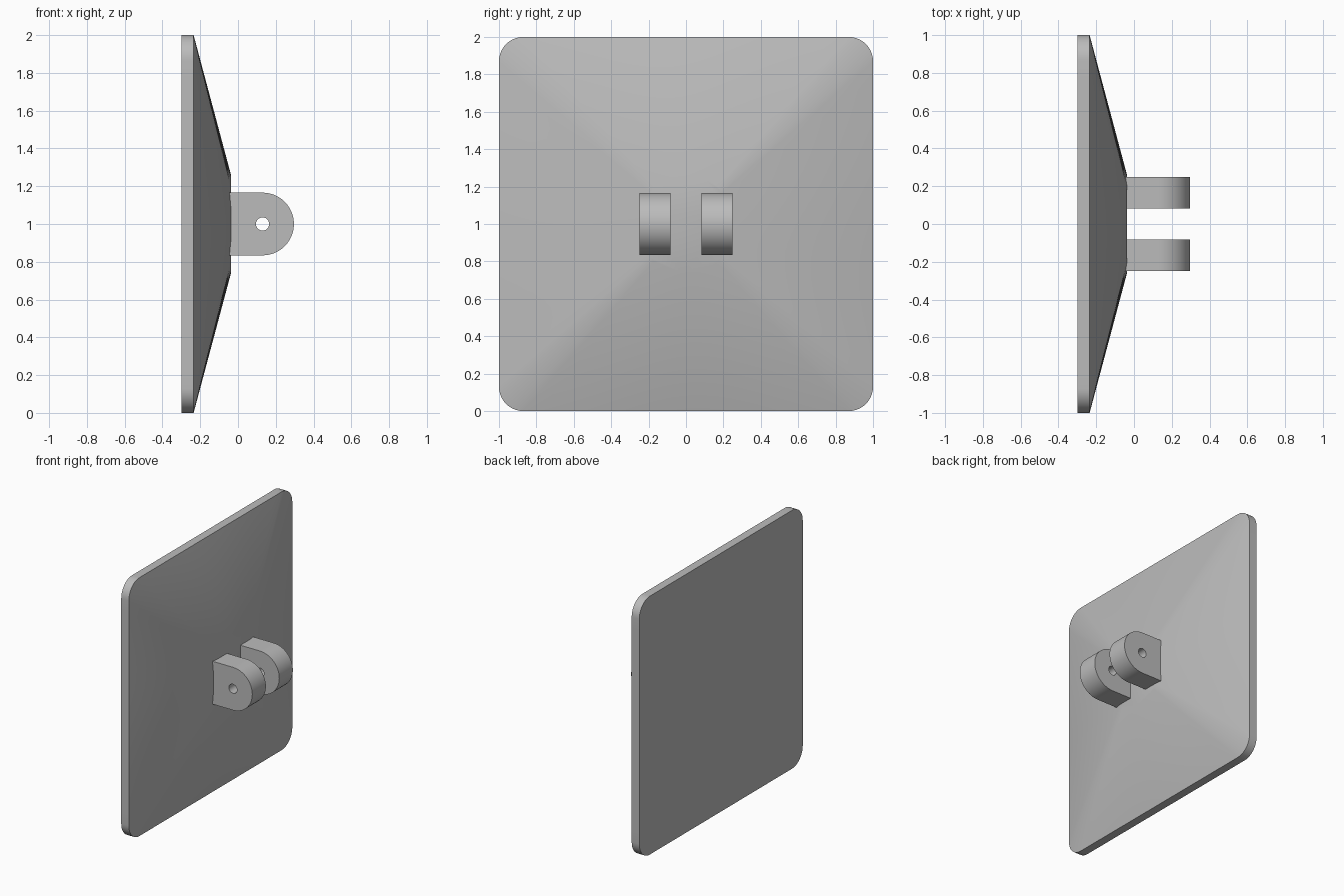
import bpy
import bmesh
from math import cos, sin, pi, atan2, radians

cube = bpy.data.objects.get("Cube")
if cube:
    bpy.data.objects.remove(cube, do_unlink=True)

grey = bpy.data.materials.new("plain grey")
grey.use_nodes = True
colour = (0.5, 0.5, 0.5, 1)
grey.diffuse_color = colour
grey.node_tree.nodes["Principled BSDF"].inputs["Base Color"].default_value = colour

MID_Z = 1.0


def make_object(name, bm):
    bmesh.ops.recalc_face_normals(bm, faces=bm.faces[:])
    mesh = bpy.data.meshes.new(name)
    bm.to_mesh(mesh)
    bm.free()
    mesh.materials.append(grey)
    obj = bpy.data.objects.new(name, mesh)
    bpy.context.collection.objects.link(obj)
    return obj


def shade(obj):
    bpy.ops.object.select_all(action='DESELECT')
    obj.select_set(True)
    bpy.context.view_layer.objects.active = obj
    bpy.ops.object.shade_smooth_by_angle(angle=radians(30))


def rounded_square(half, radius, arc_steps=10, side_steps=20):
    """Outline points, one corner arc and one straight side per quarter."""
    points = []
    c = half - radius
    for q in range(4):
        turn = q * pi / 2
        quarter = [(c + radius * cos(a), c + radius * sin(a))
                   for a in (pi / 2 * i / arc_steps for i in range(arc_steps + 1))]
        quarter += [(c - 2 * c * i / side_steps, half) for i in range(1, side_steps)]
        points += [(u * cos(turn) - v * sin(turn), u * sin(turn) + v * cos(turn))
                   for u, v in quarter]
    return points


# Plate: square slab lofted to a round boss
def build_plate():
    bm = bmesh.new()
    square = rounded_square(1.0, 0.13)
    angles = [atan2(v, u) for u, v in square]
    circle = [(0.26 * cos(a), 0.26 * sin(a)) for a in angles]
    rings = []
    for x, outline in ((-0.3, square), (-0.235, square), (-0.037, circle)):
        rings.append([bm.verts.new((x, u, v + MID_Z)) for u, v in outline])
    n = len(square)
    for lower, upper in zip(rings, rings[1:]):
        for i in range(n):
            j = (i + 1) % n
            bm.faces.new((lower[i], lower[j], upper[j], upper[i]))
    bm.faces.new(rings[0])
    bm.faces.new(rings[-1])
    shade(make_object("plate", bm))


def prism(name, outline, y0, y1):
    """Extrude an x-z outline along y."""
    bm = bmesh.new()
    face = bm.faces.new([bm.verts.new((x, y0, z)) for x, z in outline])
    result = bmesh.ops.extrude_face_region(bm, geom=[face])
    verts = [e for e in result["geom"] if isinstance(e, bmesh.types.BMVert)]
    bmesh.ops.translate(bm, verts=verts, vec=(0, y1 - y0, 0))
    return make_object(name, bm)


# Lug: round-ended block with a pin hole
def build_lug(name, y0, y1):
    pin_x, radius, hole = 0.13, 0.166, 0.035
    steps = 32
    outline = [(-0.1, MID_Z - radius)]
    for i in range(steps + 1):
        a = -pi / 2 + pi * i / steps
        outline.append((pin_x + radius * cos(a), MID_Z + radius * sin(a)))
    outline.append((-0.1, MID_Z + radius))
    lug = prism(name, outline, y0, y1)
    ring = [(pin_x + hole * cos(2 * pi * i / steps), MID_Z + hole * sin(2 * pi * i / steps))
            for i in range(steps)]
    cutter = prism("pin_hole_cutter", ring, y0 - 0.1, y1 + 0.1)
    cutter.hide_render = True
    cut = lug.modifiers.new("pin hole", 'BOOLEAN')
    cut.operation = 'DIFFERENCE'
    cut.solver = 'EXACT'
    cut.object = cutter
    bpy.context.view_layer.objects.active = lug
    bpy.ops.object.modifier_apply(modifier=cut.name)
    bpy.data.objects.remove(cutter, do_unlink=True)
    shade(lug)


build_plate()
build_lug("front_lug", -0.248, -0.082)
build_lug("back_lug", 0.082, 0.248)
